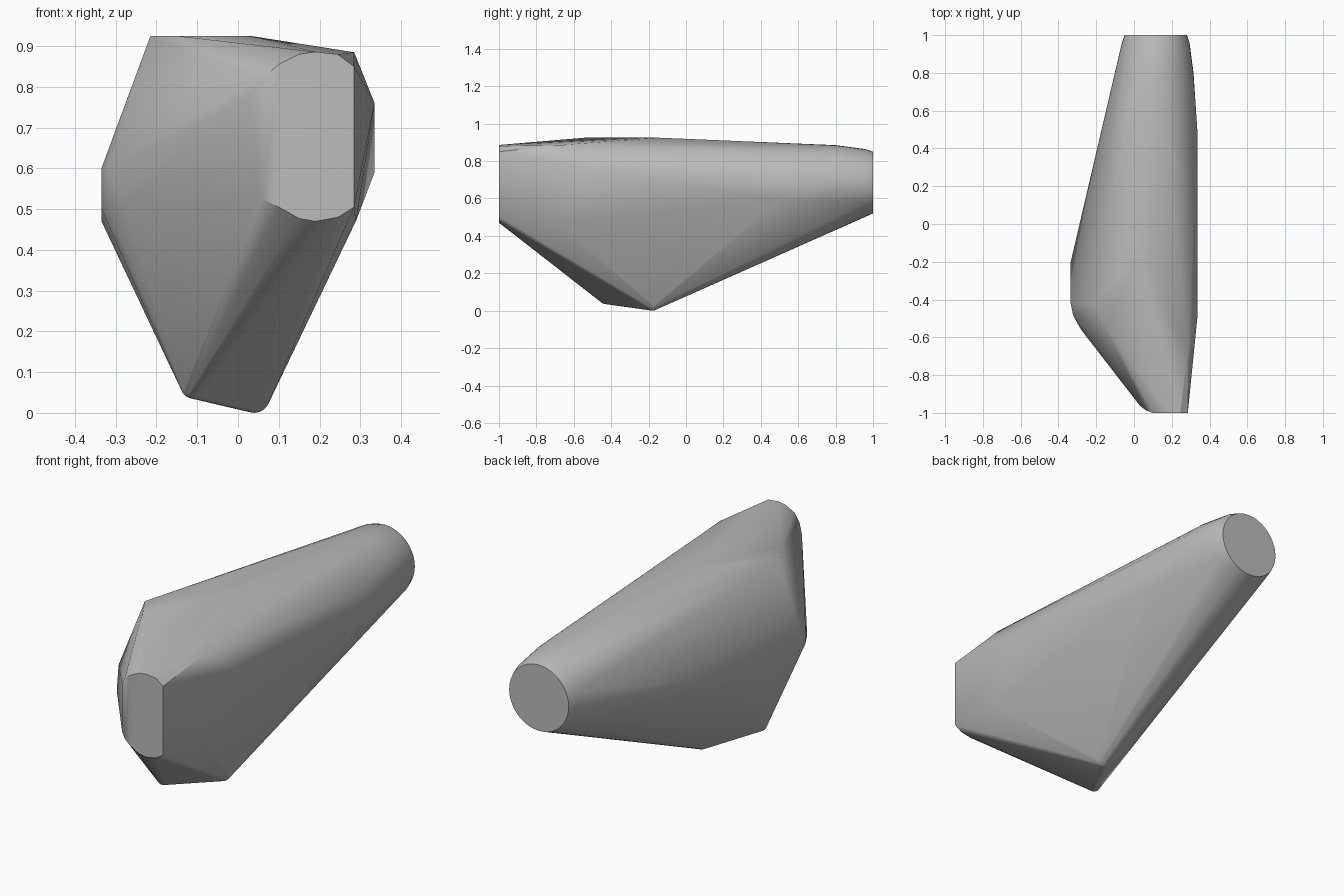
import bpy, bmesh, math
from mathutils import Matrix, Vector

cube = bpy.data.objects.get("Cube")
if cube:
    bpy.data.objects.remove(cube)

grey = bpy.data.materials.new("plain grey")
grey.use_nodes = True
colour = (0.5, 0.5, 0.5, 1)
grey.diffuse_color = colour
grey.node_tree.nodes["Principled BSDF"].inputs["Base Color"].default_value = colour

bm = bmesh.new()


def ring(y, radius, sides=40):
    """Round section of the back barrel."""
    for i in range(sides):
        a = math.tau * i / sides
        bm.verts.new((0.115 + radius * math.cos(a), y, 0.685 + radius * math.sin(a)))


def bead(x, y, z, radius):
    """Rounded corner."""
    bmesh.ops.create_uvsphere(bm, u_segments=14, v_segments=10, radius=radius,
                              matrix=Matrix.Translation((x, y, z)))


def points(*coords):
    for c in coords:
        bm.verts.new(Vector(c))


# Tapered round back end
ring(1.0, 0.165)
ring(0.96, 0.179)
ring(0.8, 0.2)

# Flat front end, with curved top and bottom
for x, low, high in ((0.1, 0.505, 0.855), (0.15, 0.477, 0.88), (0.19, 0.47, 0.886),
                     (0.245, 0.48, 0.88), (0.285, 0.505, 0.85)):
    points((x, -1, low), (x, -1, high))
# Rounded front corner
points((0.06, -0.985, 0.525), (0.06, -0.985, 0.82),
       (0.03, -0.96, 0.54), (0.03, -0.96, 0.78))

# Rounded keel
bead(0.04, -0.18, 0.04, 0.04)
bead(-0.11, -0.43, 0.067, 0.032)

# Wide flank and its rounded shoulder
points((-0.335, -0.2, 0.47), (-0.335, -0.42, 0.6), (-0.335, -0.42, 0.5),
       (-0.322, -0.485, 0.6), (-0.322, -0.485, 0.505), (-0.28, -0.56, 0.51))

# Top ridge
points((-0.215, -0.43, 0.925), (-0.15, -0.54, 0.925), (0.03, -0.15, 0.925),
       (0.285, -0.68, 0.885))

# Narrow flank
points((0.335, -0.5, 0.76), (0.335, 0.5, 0.755), (0.335, 0.5, 0.59), (0.29, -0.7, 0.472))

# Wrap the parts in one skin
hull = bmesh.ops.convex_hull(bm, input=bm.verts[:])
spare = {g for g in hull["geom_interior"] + hull["geom_unused"]
         if isinstance(g, bmesh.types.BMVert)}
bmesh.ops.delete(bm, geom=list(spare), context="VERTS")
bmesh.ops.dissolve_limit(bm, angle_limit=math.radians(1), verts=bm.verts[:], edges=bm.edges[:])
bmesh.ops.recalc_face_normals(bm, faces=bm.faces[:])

mesh = bpy.data.meshes.new("body")
bm.to_mesh(mesh)
bm.free()
mesh.materials.append(grey)
body = bpy.data.objects.new("body", mesh)
bpy.context.collection.objects.link(body)
bpy.context.view_layer.objects.active = body
body.select_set(True)
bpy.ops.object.shade_smooth_by_angle(angle=math.radians(30))
